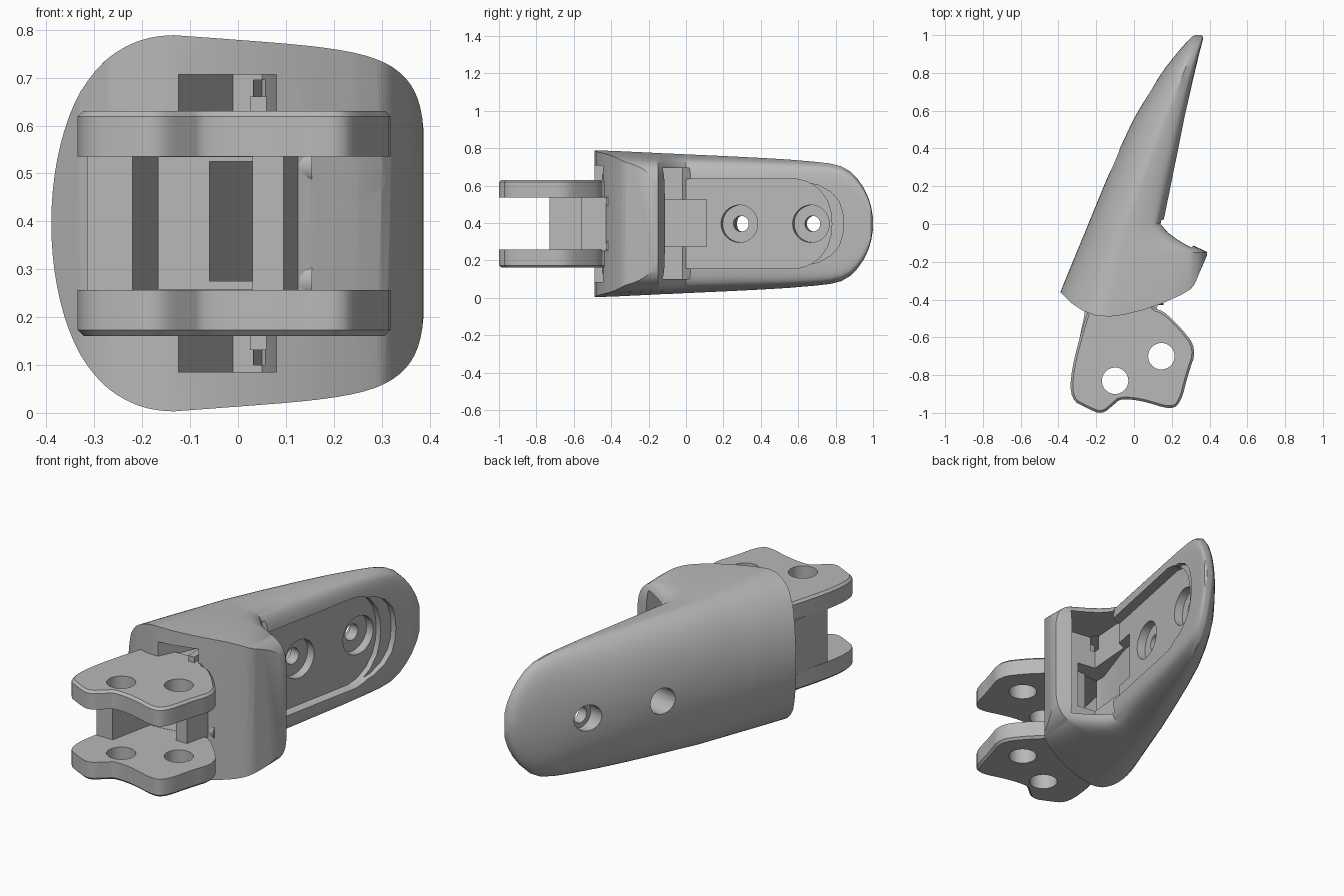
import bpy, bmesh, math
from mathutils import Matrix, Vector

if "Cube" in bpy.data.objects:
    bpy.data.objects.remove(bpy.data.objects["Cube"], do_unlink=True)

grey = bpy.data.materials.new("plain grey")
grey.use_nodes = True
COLOUR = (0.48, 0.48, 0.48, 1)
grey.diffuse_color = COLOUR
grey.node_tree.nodes["Principled BSDF"].inputs["Base Color"].default_value = COLOUR

MID = 0.396  # height of the mirror plane


def finish(name, bm):
    bmesh.ops.recalc_face_normals(bm, faces=bm.faces)
    mesh = bpy.data.meshes.new(name)
    bm.to_mesh(mesh)
    bm.free()
    mesh.materials.append(grey)
    ob = bpy.data.objects.new(name, mesh)
    bpy.context.collection.objects.link(ob)
    return ob


def prism(name, pts, z0, z1, frame=Matrix(), chamfer=None):
    """Extrude an outline; chamfer the rim of the face at height z given."""
    bm = bmesh.new()
    face = bm.faces.new([bm.verts.new((x, y, z0)) for x, y in pts])
    new = bmesh.ops.extrude_face_region(bm, geom=[face])["geom"]
    verts = [g for g in new if isinstance(g, bmesh.types.BMVert)]
    bmesh.ops.translate(bm, verts=verts, vec=(0, 0, z1 - z0))
    if chamfer is not None:
        rim = [e for e in bm.edges if all(abs(v.co.z - chamfer) < 1e-5 for v in e.verts)]
        bmesh.ops.bevel(bm, geom=rim, offset=0.012, segments=1, affect='EDGES')
    bm.transform(frame)
    return finish(name, bm)


def box(name, x0, x1, y0, y1, z0, z1):
    return prism(name, [(x0, y0), (x1, y0), (x1, y1), (x0, y1)], z0, z1)


def rod(name, centre, axis, radius, length):
    """Cylinder starting at centre and running along axis."""
    axis = Vector(axis).normalized()
    bm = bmesh.new()
    bmesh.ops.create_cone(bm, cap_ends=True, segments=40, radius1=radius,
                          radius2=radius, depth=length)
    turn = axis.to_track_quat('Z', 'Y').to_matrix().to_4x4()
    bm.transform(Matrix.Translation(Vector(centre) + axis * length / 2) @ turn)
    return finish(name, bm)


def volume(mesh):
    bm = bmesh.new()
    bm.from_mesh(mesh)
    result = bm.calc_volume()
    bm.free()
    return result


def boolean(ob, tool, op='DIFFERENCE'):
    """Cut ob with tool, moving to the next solver if nothing was removed."""
    tool.hide_render = True
    before = volume(ob.data)
    for solver in ('EXACT', 'MANIFOLD', 'FLOAT'):
        mod = ob.modifiers.new("cut", 'BOOLEAN')
        mod.object, mod.operation, mod.solver = tool, op, solver
        graph = bpy.context.evaluated_depsgraph_get()
        mesh = bpy.data.meshes.new_from_object(ob.evaluated_get(graph))
        ob.modifiers.clear()
        if before * 0.5 < volume(mesh) < before - 1e-6:
            ob.data = mesh
            break
    bpy.data.objects.remove(tool, do_unlink=True)


def smooth(ob):
    bpy.ops.object.select_all(action='DESELECT')
    ob.select_set(True)
    bpy.context.view_layer.objects.active = ob
    bpy.ops.object.shade_smooth_by_angle(angle=math.radians(30))


def rounded(pts, times=2):
    """Soften the corners of a closed outline."""
    for _ in range(times):
        out = []
        for i, p in enumerate(pts):
            a, b = Vector(p), Vector(pts[(i + 1) % len(pts)])
            out += [a.lerp(b, 0.25), a.lerp(b, 0.75)]
        pts = [tuple(p) for p in out]
    return pts


def mirrored(half):
    return half + [(x, -y) for x, y in reversed(half) if y]


# Fingertip shell: elliptical back, squarish front, tapering to the tip
# station: y, back x, pad x, half height
STATIONS = [(-.52, -.455, .39, .394), (-.36, -.39, .39, .388), (-.15, -.304, .39, .378),
            (-.135, -.298, .36, .377), (-.11, -.287, .305, .376), (-.08, -.275, .25, .375),
            (-.045, -.26, .2, .373), (0, -.242, .157, .371), (.2, -.16, .198, .362),
            (.4, -.075, .238, .352), (.55, -.005, .268, .343), (.68, .07, .295, .332),
            (.77, .127, .314, .322), (.83, .168, .328, .307), (.88, .208, .34, .278),
            (.92, .24, .35, .236), (.95, .267, .358, .192), (.975, .29, .364, .14),
            (.99, .306, .366, .09), (1, .322, .358, .03)]
N = 72
bm = bmesh.new()
rings = []
for y, back, pad, h in STATIONS:
    mid = max(-.03 + .366 * y, -.027 + .22 * y)  # crest line
    ring = []
    for i in range(N):
        a = math.tau * i / N
        c, s = math.cos(a), math.sin(a)
        p = 1 / 3 if c > 1e-6 else 1
        width = pad - mid if c > 0 else mid - back
        out = abs(c) ** p
        taper = 1 - .09 * out if c > 1e-6 else 1
        x = mid + math.copysign(out, c) * width
        z = MID + math.copysign(abs(s) ** p, s) * h * taper
        ring.append(bm.verts.new((x, y, z)))
    rings.append(ring)
for r, q in zip(rings, rings[1:]):
    for i in range(N):
        j = (i + 1) % N
        bm.faces.new((r[i], r[j], q[j], q[i]))
bm.faces.new(rings[0])
bm.faces.new(rings[-1])
shell = finish("fingertip_shell", bm)

# Scoops for the side screws, open to the front of the band
for side in (-1, 1):
    boolean(shell, rod("scoop", (.127, -.383, MID + side * .12), (1, 0, 0), .063, .4))

# Curved front end and raised band outline
boolean(shell, prism("outline", [
    (-.6, -.2), (-.39, -.36), (-.33, -.42), (-.27, -.46), (-.2, -.485), (-.13, -.49),
    (-.05, -.48), (.05, -.455), (.15, -.42), (.25, -.375), (.3, -.345), (.32, -.32),
    (.385, -.17), (.388, -.145), (.5, -.1), (.5, 1.1), (-.6, 1.1)], -.2, 1), 'INTERSECT')

# Pad recess, measured along the sloping pad face
frame = Matrix(((.196, 0, .981, .155), (.981, 0, -.196, 0), (0, 1, 0, MID), (0, 0, 0, 1)))
boolean(shell, prism("pocket", mirrored(
    [(-.24, -.24), (.6, -.24), (.66, -.225), (.72, -.185), (.765, -.125), (.785, -.06),
     (.79, 0)]), -.055, .09, frame))
boolean(shell, prism("pocket_step", mirrored(
    [(.3, -.236), (.6, -.23), (.72, -.207), (.79, -.17), (.835, -.12), (.855, -.06),
     (.86, 0)]), -.025, .09, frame))

# Hollow behind the band, slot leading forward along the back wall, front recess
boolean(shell, prism("hollow", [(.03, -.27), (.25, -.3), (.34, -.03), (.17, .03), (.05, -.02)],
                     .1, .695))
boolean(shell, prism("slot", [(-.06, -.42), (.03, -.42), (.11, -.31), (.2, -.2), (.2, .11),
                              (.06, .11), (.03, -.05), (-.06, -.31)], .275, .525))
boolean(shell, box("front_recess", -.165, .115, -.6, -.365, .258, .534))

# Screw holes through the pad: wide seat, narrow bore, outer bore
out = frame.to_3x3() @ Vector((0, 0, 1))
for along in (.28, .67):
    for radius, start, length in ((.1, -.1, .2), (.042, -.6, .6)):
        boolean(shell, rod("bore", frame @ Vector((along, 0, start)), out, radius, length))
    boolean(shell, rod("outer_bore", frame @ Vector((along, 0, -.155)), -out, .068, .4))

# Slanted notches above and below the hinge plates
NOTCH = [(-.125, -.6), (.08, -.6), (.08, -.4), (.05, -.24), (-.01, -.24), (-.125, -.49)]
for side in (-1, 1):
    boolean(shell, prism("notch", NOTCH, *sorted((MID + side * .225, MID + side * .311))))
smooth(shell)

# Hinge plates with two pin holes each
PLATE = [(-.22, -.4), (-.26, -.5), (-.335, -.78), (-.335, -.93), (-.25, -.975), (-.17, -1.01),
         (-.1, -.95), (-.07, -.925), (.04, -.935), (.2, -.985), (.25, -.94), (.285, -.8),
         (.333, -.66), (.25, -.55), (.15, -.455), (.1, -.45), (.1, -.38)]
for side, name in ((-1, "lower_hinge_plate"), (1, "upper_hinge_plate")):
    inner, outer = MID + side * .139, MID + side * .235
    plate = prism(name, rounded(PLATE), inner, outer, chamfer=outer)
    for x, y in ((-.1, -.83), (.145, -.7)):
        boolean(plate, rod("pin_hole", (x, y, 0), (0, 0, 1), .07, 1))
    smooth(plate)

    # Side screws seated in the scoops
    seat = Vector((.115, -.383, MID + side * .12))
    screw = rod("side_screw", seat, (1, 0, 0), .045, .04)
    boolean(screw, rod("socket", seat + Vector((.02, 0, 0)), (1, 0, 0), .026, .1))
    smooth(screw)

    # Small catches inside the notches
    zs = sorted((MID + side * .23, MID + side * .265))
    box("notch_catch", .025, .06, -.45, -.28, *zs)

# Web and strut joining the plates
prism("hinge_web", [(-.315, -.73), (-.22, -.73), (-.165, -.47), (-.165, -.34),
                    (-.25, -.34), (-.262, -.48)], .25, .54)
prism("hinge_strut", [(.03, -.56), (.095, -.56), (.125, -.43), (.125, -.35), (.03, -.35)],
      .25, .54)
